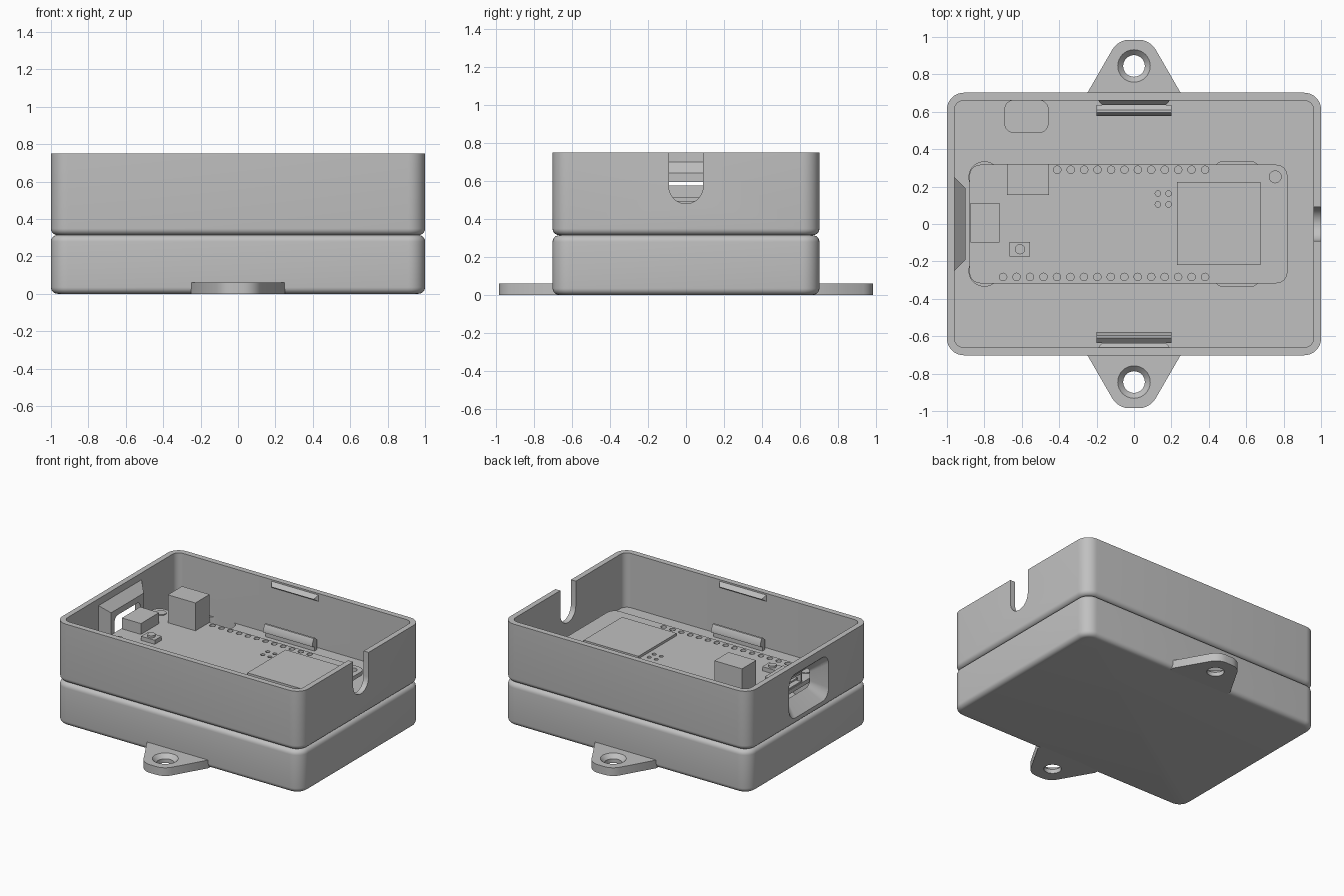
import bpy, bmesh
from math import sin, cos, pi, radians

if "Cube" in bpy.data.objects:
    bpy.data.objects.remove(bpy.data.objects["Cube"])

grey = bpy.data.materials.new("light grey plastic")
grey.use_nodes = True
colour = (0.53, 0.53, 0.53, 1)
grey.diffuse_color = colour
grey.node_tree.nodes["Principled BSDF"].inputs["Base Color"].default_value = colour


def rounded(hx, hy, r, cx=0, cy=0, steps=8):
    """Rounded rectangle outline."""
    pts = []
    for q, (sx, sy) in enumerate([(1, 1), (-1, 1), (-1, -1), (1, -1)]):
        for i in range(steps + 1):
            a = (q + i / steps) * pi / 2
            pts.append((cx + sx * (hx - r) + r * cos(a), cy + sy * (hy - r) + r * sin(a)))
    return pts


def rect(x0, x1, y0, y1):
    return [(x0, y0), (x1, y0), (x1, y1), (x0, y1)]


def disc(x, y, r, n=24):
    return [(x + r * cos(2 * pi * i / n), y + r * sin(2 * pi * i / n)) for i in range(n)]


def ring(outline, h, axis="z"):
    """Place a flat outline at height h along an axis."""
    if axis == "x":
        return [(h, a, b) for a, b in outline]
    return [(a, b, h) for a, b in outline]


def prism(outline, h0, h1, axis="z"):
    return [ring(outline, h0, axis), ring(outline, h1, axis)]


def solid(name, *lofts):
    """Build an object from one or more capped lofts."""
    bm = bmesh.new()
    for rings in lofts:
        loops = [[bm.verts.new(p) for p in r] for r in rings]
        n = len(loops[0])
        for lo, hi in zip(loops, loops[1:]):
            for i in range(n):
                j = (i + 1) % n
                bm.faces.new((lo[i], lo[j], hi[j], hi[i]))
        bm.faces.new(loops[0][::-1])
        bm.faces.new(loops[-1])
    bmesh.ops.recalc_face_normals(bm, faces=bm.faces)
    me = bpy.data.meshes.new(name)
    bm.to_mesh(me)
    bm.free()
    me.materials.append(grey)
    ob = bpy.data.objects.new(name, me)
    bpy.context.collection.objects.link(ob)
    return ob


def activate(ob):
    bpy.ops.object.select_all(action="DESELECT")
    ob.select_set(True)
    bpy.context.view_layer.objects.active = ob


def cut(ob, *lofts):
    """Subtract each loft from the object."""
    for rings in lofts:
        tool = solid("cutter", rings)
        tool.hide_render = True
        mod = ob.modifiers.new("cut", "BOOLEAN")
        mod.operation, mod.solver, mod.object = "DIFFERENCE", "EXACT", tool
        activate(ob)
        bpy.ops.object.modifier_apply(modifier=mod.name)
        bpy.data.objects.remove(tool)


def soft_box(z0, z1, soft_top):
    """Case body with rounded corners and rolled lower (and upper) rims."""
    r, roll = 0.09, 0.035
    angles = [i * pi / 12 for i in range(7)]
    lower = [(roll * (1 - sin(a)), z0 + roll * (1 - cos(a))) for a in angles]
    upper = [(roll * (1 - cos(a)), z1 - roll * (1 - sin(a))) for a in angles] if soft_top else [(0, z1)]
    return [ring(rounded(1 - d, 0.702 - d, r - d), z) for d, z in lower + upper]


# Cases: battery tray below, board tray above
cavity = rounded(0.96, 0.66, 0.05)
lower_case = solid("lower_case", soft_box(0, 0.314, True))
cut(lower_case, prism(cavity, 0.04, 0.28))
upper_case = solid("upper_case", soft_box(0.314, 0.75, False))
cut(upper_case, prism(cavity, 0.35, 0.9))

# Flared port opening through the wall and its inner frame
port_opening = [ring(rounded(hy, hz, r, 0, 0.525), x, "x") for x, hy, hz, r in
                [(-1.02, 0.245, 0.18, 0.08), (-0.9, 0.15, 0.07, 0.04), (-0.85, 0.15, 0.07, 0.04)]]
port_frame = solid("port_frame", [ring(rect(-0.27, 0.27, 0.34, 0.72), -0.98, "x"),
                                  ring(rect(-0.19, 0.19, 0.42, 0.64), -0.9, "x")])
cut(port_frame, port_opening)
cable_notch = prism(rounded(0.09, 0.2, 0.09, 0, 0.68), 0.9, 1.1, "x")
cable_pass = prism(rounded(0.115, 0.085, 0.045, -0.575, 0.575), 0.25, 0.36)
cut(upper_case, port_opening, cable_notch, cable_pass)
cut(lower_case, prism(rounded(0.115, 0.085, 0.045, -0.575, 0.575), 0.2, 0.4))

# Mounting ears and snap clips, front and back
for s, side in ((-1, "front"), (1, "back")):
    half = [(0.025 + 0.105 * cos(radians(a)), 0.88 + 0.105 * sin(radians(a))) for a in range(30, 91, 10)]
    outline = [(0.25, 0.66), (0.25, 0.7)] + half
    outline += [(-x, y) for x, y in reversed(outline)]
    ear = solid(side + "_mounting_ear", prism([(x, s * y) for x, y in outline], 0, 0.06))
    hole = [(-0.01, 0.058), (0.03, 0.058), (0.06, 0.087), (0.08, 0.106)]
    cut(ear, [ring(disc(0, s * 0.845, r, 32), z) for z, r in hole])

    hook = [(0.635, 0.25), (0.635, 0.42), (0.61, 0.445), (0.595, 0.445),
            (0.578, 0.41), (0.578, 0.39), (0.603, 0.38), (0.603, 0.25)]
    solid(side + "_clip_hook", prism([(s * y, z) for y, z in hook], -0.2, 0.2, "x"))

    # Tapered snap ridge under the rim
    ridge = [(0.67, 0.75), (0.635, 0.71), (0.67, 0.685)]
    ends = []
    for sx in (-1, 1):
        ends.append([(sx * (0.2 if y > 0.65 else 0.17), s * y, z) for y, z in ridge])
    solid(side + "_snap_ridge", ends)

# Circuit board with pin holes
BOARD = 0.495
board = solid("circuit_board", prism(rounded(0.85, 0.317, 0.06, -0.03, 0), 0.465, BOARD))
holes = [(-0.41 + i * 0.0718, 0.29, 0.02) for i in range(12)]
holes += [(-0.7 + i * 0.072, -0.283, 0.02) for i in range(16)]
holes += [(x, y, 0.015) for x in (0.128, 0.185) for y in (0.105, 0.163)]
holes += [(0.755, 0.252, 0.032)]
cut(board, *[prism(disc(x, y, r, 16), 0.4, 0.6) for x, y, r in holes])

# Board supports and locating pegs
for s, side in ((-1, "front"), (1, "back")):
    solid(side + "_board_post", prism(disc(-0.8, s * 0.25, 0.085, 32), 0.34, 0.465))
    solid(side + "_board_peg", prism(disc(-0.8, s * 0.25, 0.035), 0.46, 0.502))
    solid(side + "_board_rest", prism(rounded(0.125, 0.06, 0.055, 0.55, s * 0.277), 0.34, 0.465))

# Components on the board
solid("radio_module", prism(rect(0.23, 0.675, -0.22, 0.225), BOARD - 0.005, 0.513))
solid("battery_socket", prism(rect(-0.68, -0.455, 0.155, 0.32), BOARD - 0.005, 0.7))
solid("button_base", prism(rect(-0.665, -0.555, -0.175, -0.095), BOARD - 0.005, 0.525))
solid("button_cap", prism(disc(-0.61, -0.135, 0.027), 0.52, 0.54))
port = solid("usb_socket", prism(rect(-0.875, -0.72, -0.1, 0.112), BOARD - 0.005, 0.575))
cut(port, prism(rect(-0.085, 0.097, 0.505, 0.562), -0.9, -0.76, "x"))
solid("usb_tongue", prism(rect(-0.06, 0.07, 0.527, 0.54), -0.865, -0.75, "x"))

# Smooth rounded areas, keep corners crisp
for ob in [o for o in bpy.context.collection.objects if o.type == "MESH"]:
    activate(ob)
    bpy.ops.object.shade_smooth_by_angle(angle=radians(30))
